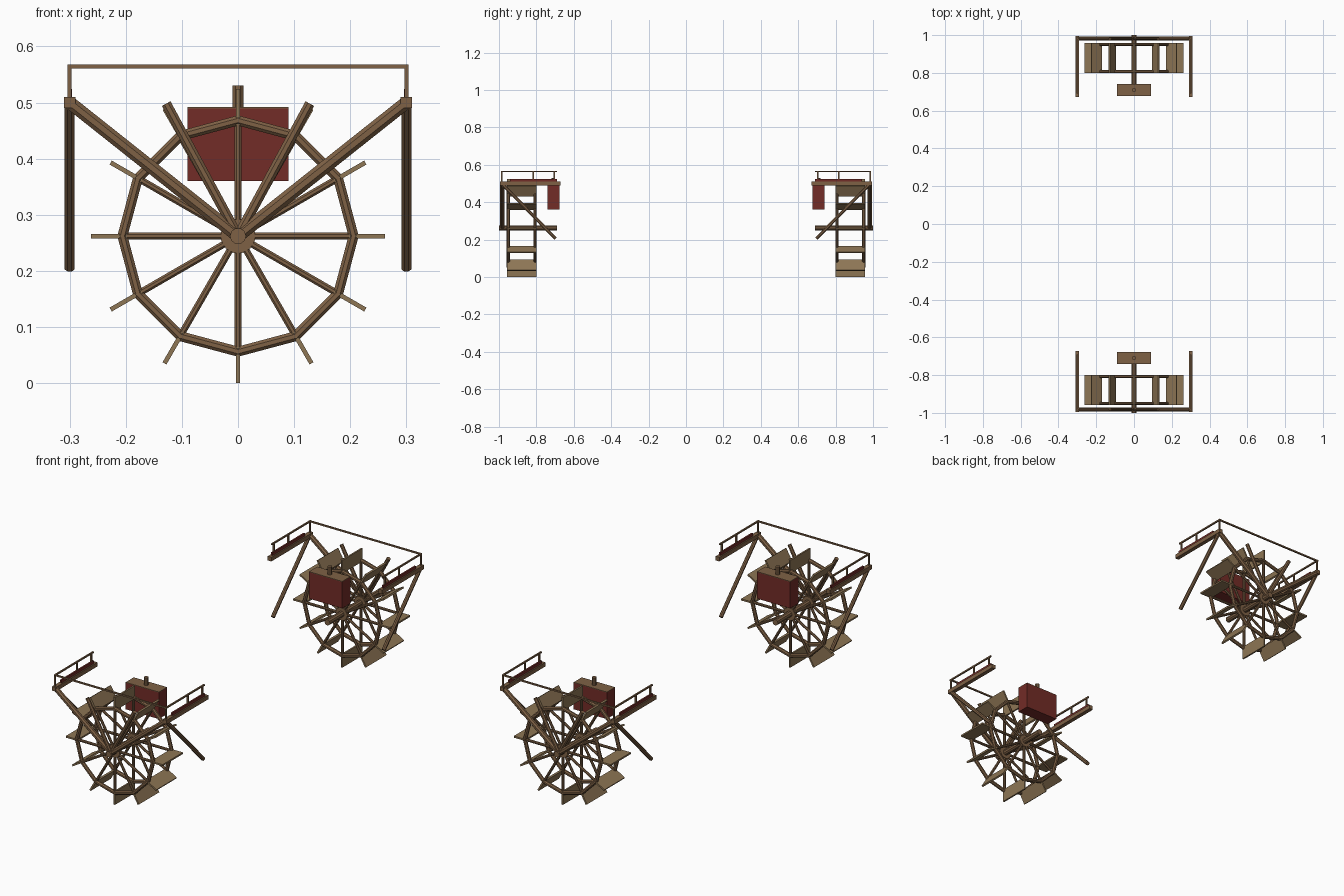
import bpy, bmesh, math
from mathutils import Vector, Matrix

if "Cube" in bpy.data.objects:
    bpy.data.objects.remove(bpy.data.objects["Cube"])


def material(name, rgb):
    m = bpy.data.materials.new(name)
    m.diffuse_color = (*rgb, 1)
    m.use_nodes = True
    m.node_tree.nodes["Principled BSDF"].inputs["Base Color"].default_value = m.diffuse_color
    return m


WOOD = material("wood", (0.21, 0.12, 0.06))
PLANK = material("pale_plank", (0.27, 0.18, 0.09))
RED = material("red_paint", (0.17, 0.025, 0.02))
HUB_Z = 0.262


def rod(bm, a, b, r, sides=8):
    """Faceted round beam from a to b."""
    a, b = Vector(a), Vector(b)
    d = b - a
    mat = Matrix.Translation((a + b) / 2) @ d.to_track_quat('Z', 'Y').to_matrix().to_4x4()
    mat = mat @ Matrix.Rotation(math.pi / sides, 4, 'Z')
    bmesh.ops.create_cone(bm, cap_ends=True, segments=sides, radius1=r, radius2=r,
                          depth=d.length, matrix=mat)


def box(bm, lo, hi, rot=Matrix()):
    lo, hi = Vector(lo), Vector(hi)
    mat = rot @ Matrix.Translation((lo + hi) / 2) @ Matrix.Diagonal((*(hi - lo), 1))
    bmesh.ops.create_cube(bm, size=1, matrix=mat)


def part(name, mat, build):
    """Make the front part and its mirrored twin across y = 0."""
    for label, sign in (("front", 1), ("back", -1)):
        bm = bmesh.new()
        build(bm)
        if sign < 0:
            bmesh.ops.scale(bm, vec=(1, -1, 1), verts=bm.verts)
            bmesh.ops.reverse_faces(bm, faces=bm.faces)
        me = bpy.data.meshes.new(f"{label}_{name}")
        bm.to_mesh(me)
        bm.free()
        me.materials.append(mat)
        ob = bpy.data.objects.new(f"{label}_{name}", me)
        bpy.context.collection.objects.link(ob)


def polar(i, r, y):
    a = math.radians(30 * i)
    return (r * math.cos(a), y, HUB_Z + r * math.sin(a))


RINGS = (-0.95, -0.807)


# wheel: two twelve-sided rims, spokes, hubs and paddles
def rims(bm):
    for y in RINGS:
        for i in range(12):
            rod(bm, polar(i, 0.206, y), polar(i + 1, 0.206, y), 0.0095)


def spokes(bm):
    for y in RINGS:
        for i in range(12):
            rod(bm, polar(i, 0.01, y), polar(i, 0.206, y), 0.0065)


def hubs(bm):
    for y in RINGS:
        rod(bm, (0, y - 0.008, HUB_Z), (0, y + 0.008, HUB_Z), 0.031, 12)


def paddles(bm):
    for i in range(12):
        rot = Matrix.Translation((0, 0, HUB_Z)) @ Matrix.Rotation(math.radians(-30 * i), 4, 'Y')
        box(bm, (0.198, -0.957, -0.004), (0.262, -0.80, 0.004), rot)


part("wheel_rims", WOOD, rims)
part("wheel_spokes", WOOD, spokes)
part("wheel_hubs", WOOD, hubs)
part("wheel_paddles", PLANK, paddles)
part("axle", WOOD, lambda bm: rod(bm, (0, -1, HUB_Z), (0, -0.69, HUB_Z), 0.0145, 10))


# outer frame: beams fanning from the axle, side beams and struts
def fan_beams(bm):
    for s in (-1, 1):
        rod(bm, (0, -0.982, HUB_Z), (s * 0.3, -0.982, 0.5), 0.0125)
        rod(bm, (0, -0.982, HUB_Z), (s * 0.128, -0.982, 0.498), 0.0095)


def side_beams(bm):
    for s in (-0.3, 0.3):
        box(bm, (s - 0.01, -0.995, 0.49), (s + 0.01, -0.672, 0.51))


def struts(bm):
    for s in (-0.3, 0.3):
        rod(bm, (s, -0.98, 0.495), (s, -0.697, 0.205), 0.0095)


def kick_boards(bm):
    for s in (-0.3, 0.3):
        box(bm, (s - 0.004, -0.94, 0.508), (s + 0.004, -0.69, 0.524))


def railing(bm):
    h = 0.0035
    for s in (-0.3, 0.3):
        box(bm, (s - h, -0.99, 0.561), (s + h, -0.69, 0.568))
        for y in (-0.985, -0.817, -0.705):
            box(bm, (s - h, y - h, 0.505), (s + h, y + h, 0.565))
    box(bm, (-0.3, -0.985 - h, 0.561), (0.3, -0.985 + h, 0.568))


part("fan_beams", WOOD, fan_beams)
part("side_beams", WOOD, side_beams)
part("side_struts", WOOD, struts)
part("kick_boards", RED, kick_boards)
part("railing", WOOD, railing)

# gear box with wooden lid and peg
part("gear_box", RED, lambda bm: box(bm, (-0.09, -0.74, 0.36), (0.09, -0.677, 0.489)))
part("gear_box_lid", WOOD, lambda bm: box(bm, (-0.09, -0.74, 0.489), (0.09, -0.677, 0.492)))
part("gear_box_peg", WOOD, lambda bm: rod(bm, (0, -0.709, 0.485), (0, -0.709, 0.53), 0.0105))
